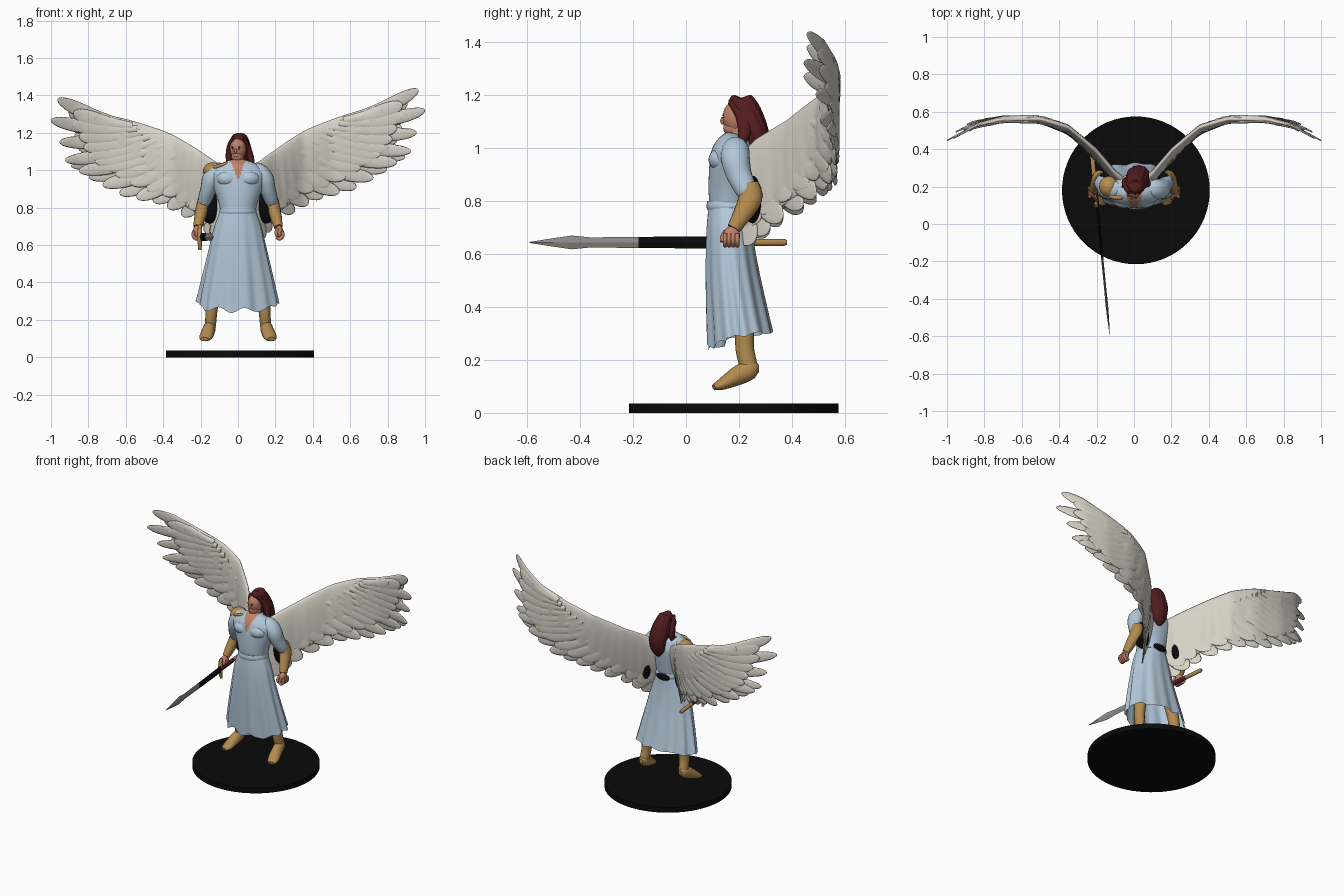
import bpy, bmesh, math
from mathutils import Vector, Matrix

old = bpy.data.objects.get("Cube")
if old:
    bpy.data.objects.remove(old, do_unlink=True)


def material(name, *rgb):
    mat = bpy.data.materials.new(name)
    mat.use_nodes = True
    mat.diffuse_color = (*rgb, 1)
    shader = next(n for n in mat.node_tree.nodes if n.type == 'BSDF_PRINCIPLED')
    shader.inputs["Base Color"].default_value = (*rgb, 1)
    return mat


robe = material("pale blue cloth", .45, .58, .70)
ivory = material("ivory feathers", .68, .65, .575)
gold = material("tan gold leather", .45, .26, .08)
auburn = material("dark auburn", .085, .012, .013)
skin = material("warm skin", .52, .22, .14)
black = material("black", .003, .003, .003)
steel = material("grey steel", .27, .265, .255)

Y, Z = Vector((0, 1, 0)), Vector((0, 0, 1))


def finish(name, bm, mats, smooth=True):
    bmesh.ops.recalc_face_normals(bm, faces=bm.faces)
    for f in bm.faces:
        f.smooth = smooth and len(f.verts) < 5
    mesh = bpy.data.meshes.new(name)
    bm.to_mesh(mesh)
    bm.free()
    for m in mats:
        mesh.materials.append(m)
    obj = bpy.data.objects.new(name, mesh)
    bpy.context.scene.collection.objects.link(obj)
    return obj


def sample(points, t):
    """Catmull-Rom point on a list of tuples, t counted in list steps."""
    last = len(points) - 1
    i = max(0, min(int(t), last - 1))
    p = [Vector(points[max(0, min(k, last))]) for k in range(i - 1, i + 3)]
    u = t - i
    return (p[1] * 2 + (p[2] - p[0]) * u + (p[0] * 2 - p[1] * 5 + p[2] * 4 - p[3]) * u**2
            + (p[1] * 3 - p[0] - p[2] * 3 + p[3]) * u**3) / 2


def bridge(bm, rings, caps=True):
    loops = [[bm.verts.new(p) for p in ring] for ring in rings]
    n = len(loops[0])
    for a, b in zip(loops, loops[1:]):
        for i in range(n):
            j = (i + 1) % n
            bm.faces.new((a[i], a[j], b[j], b[i]))
    if caps:
        bm.faces.new(loops[0])
        bm.faces.new(loops[-1])


def tube(name, points, mats, ref=Y, sides=16, steps=4, shape=None, caps=True, smooth=True):
    """Elliptical loft along points of (x, y, z, radius a, radius b)."""
    mats = mats if isinstance(mats, list) else [mats]
    total = (len(points) - 1) * steps
    rows = [sample(points, k / steps) for k in range(total + 1)]
    rings = []
    for k, row in enumerate(rows):
        centre = Vector(row[:3])
        along = Vector(rows[min(k + 1, total)][:3]) - Vector(rows[max(k - 1, 0)][:3])
        a = ref.cross(along).normalized()
        b = along.cross(a).normalized()
        ring = []
        for i in range(sides):
            ang = math.tau * i / sides
            s = shape(ang, k / total) if shape else 1
            ring.append(centre + a * max(row[3], .001) * s * math.cos(ang)
                        + b * max(row[4], .001) * s * math.sin(ang))
        rings.append(ring)
    bm = bmesh.new()
    bridge(bm, rings, caps)
    return finish(name, bm, mats, smooth)


def ball(name, centre, radii, mat, turn=0):
    bm = bmesh.new()
    place = Matrix.Translation(centre) @ Matrix.Rotation(turn, 4, 'Z') @ Matrix.Diagonal((*radii, 1))
    bmesh.ops.create_uvsphere(bm, u_segments=20, v_segments=14, radius=1, matrix=place)
    return finish(name, bm, [mat])


# Round base
tube("base_disc", [(.01, .18, 0, .395, .395), (.01, .18, .035, .395, .395)], black, sides=64, steps=1)


# Robe: pleated skirt, belt and torso with an open V neck
def pleats(ang, u):
    return 1 + u * (.04 * math.sin(13 * ang) + .03 * math.sin(7 * ang + 1))


skirt = tube("skirt", [(0, .165, .80, .088, .078), (0, .163, .70, .125, .085), (0, .17, .58, .152, .095),
                       (0, .185, .44, .183, .108), (0, .205, .29, .215, .122)],
             robe, sides=96, shape=pleats, caps=False)
for v in skirt.data.vertices:
    if v.co.z < .33:
        v.co.z += (.33 - v.co.z) * (.25 * math.sin(v.co.x * 45) - (.4 if v.co.y < .15 else 0))
tube("belt", [(0, .165, .765, .096, .084), (0, .165, .78, .1, .088), (0, .165, .80, .094, .084)], robe, sides=32)
torso = tube("torso", [(0, .165, .76, .09, .075), (0, .168, .84, .108, .083), (0, .175, .93, .14, .087),
                       (0, .18, .985, .15, .082), (0, .19, 1.03, .10, .06), (0, .195, 1.05, .045, .04)],
             [robe, skin], sides=120, steps=14)
for f in torso.data.polygons:
    f.material_index = int(f.center.y < .19 and abs(f.center.x) < (f.center.z - .945) * .38)
ball("back_knot", (0, .25, .775), (.05, .014, .022), black)

# Arms, boots, hands and the dark lining under each arm
for side, label in ((1, "left"), (-1, "right")):
    def limb(part, points, mat, **options):
        return tube(f"{label}_{part}", [(side * p[0], *p[1:]) for p in points], mat, **options)

    ball(f"{label}_chest", (side * .055, .135, .955), (.062, .05, .045), robe)
    ball(f"{label}_dark_lining", (side * .15, .25, .805), (.055, .035, .09), black)
    limb("sleeve", [(.06, .19, 1.015, .02, .025), (.105, .187, 1.0, .042, .05), (.14, .187, .955, .05, .054),
                    (.158, .2, .9, .043, .048), (.176, .225, .845, .037, .042), (.18, .235, .82, .03, .034)], robe)
    limb("bracer", [(.174, .235, .86, .035, .041), (.188, .243, .81, .035, .045),
                    (.203, .213, .75, .031, .036), (.216, .18, .695, .023, .026)], gold)
    limb("boot", [(.11, .21, .45, .04, .04), (.135, .22, .32, .036, .036), (.142, .222, .24, .031, .035),
                  (.147, .235, .18, .03, .034), (.15, .238, .145, .028, .03)], gold)
    limb("foot", [(.147, .275, .168, .012, .014), (.149, .25, .165, .03, .034), (.157, .2, .143, .034, .037),
                  (.172, .135, .108, .036, .022), (.18, .105, .097, .022, .011)], gold, ref=Z)
    ball(f"{label}_palm", (side * .22, .172, .668), (.022, .032, .036), skin)
    for k in range(4):
        y = .148 + k * .015
        limb(f"finger_{k + 1}", [(.236, y, .675, .009, .009), (.24, y, .65, .009, .009),
                                 (.222, y, .632, .009, .009), (.206, y, .642, .007, .007)], skin, sides=8)
    limb("thumb", [(.21, .15, .685, .01, .01), (.203, .138, .665, .009, .009),
                   (.21, .135, .645, .007, .007)], skin, sides=8)
ball("shoulder_plate", (-.135, .2, .995), (.052, .056, .047), gold)
tube("shoulder_strap", [(-.13, .15, 1.015, .012, .01), (-.08, .14, 1.03, .012, .01),
                        (-.04, .16, 1.04, .01, .01)], gold, ref=Z, sides=8)

# Neck, necklace and head turned slightly to its right
tube("neck", [(0, .2, 1.02, .036, .036), (0, .19, 1.08, .032, .034)], skin)
for k in range(26):
    ang = math.tau * k / 26
    ball(f"necklace_bead_{k + 1}", (.06 * math.cos(ang), .183 + .067 * math.sin(ang),
                                    1.035 + .022 * math.sin(ang)), (.008, .008, .008), auburn)
YAW = math.radians(-15)


def on_head(x, y, z):
    return Vector((0, .187, 1.1)) + Matrix.Rotation(YAW, 3, 'Z') @ Vector((x, y, z))


ball("head", on_head(0, 0, .015), (.043, .049, .062), skin, YAW)
ball("jaw", on_head(0, -.012, -.025), (.033, .035, .034), skin, YAW)
ball("nose", on_head(0, -.05, .002), (.007, .01, .015), skin, YAW)
ball("mouth", on_head(0, -.044, -.026), (.012, .003, .002), auburn, YAW)
for side, label in ((1, "left"), (-1, "right")):
    ball(f"{label}_eye", on_head(side * .017, -.044, .014), (.006, .003, .002), black, YAW)
    ball(f"{label}_brow", on_head(side * .018, -.043, .023), (.01, .004, .003), auburn, YAW)


# Long swept-back hair with loose side locks
def strands(ang, u):
    return 1 + .04 * math.sin(11 * ang + 3 * u)


tube("hair", [(.006, .2, 1.192, .01, .012), (.006, .2, 1.181, .038, .044), (.01, .224, 1.14, .052, .054),
              (.018, .254, 1.08, .06, .05), (.024, .272, 1.03, .056, .042), (.024, .27, .96, .045, .03),
              (.02, .265, .92, .012, .01)], auburn, sides=48, shape=strands)
for label, x, drift in (("left", .05, .034), ("right", -.046, -.004)):
    tube(f"{label}_lock", [(x * .5, .17, 1.172, .012, .014), (x, .205, 1.13, .013, .022),
                           (x + drift * .5, .222, 1.07, .018, .026), (x + drift, .205, 1.0, .007, .01)],
         auburn, sides=12)


# Sword held level, pointing forward
def sword(name, stations, mat, **options):
    tube(name, [(-.13 - (y + .59) * .098, y, .643, a, b) for y, a, b in stations], mat, ref=Z, steps=1, **options)


sword("blade_tip", [(-.59, .001, .002), (-.5, .005, .016), (-.43, .007, .026), (-.36, .006, .019),
                    (-.18, .006, .021)], steel, sides=4, smooth=False)
sword("blade_dark", [(-.18, .006, .021), (.1, .007, .023)], black, sides=4, smooth=False)
sword("grip", [(.1, .012, .014), (.25, .012, .014)], auburn)
sword("pommel_rod", [(.25, .012, .013), (.37, .012, .013), (.38, .008, .009)], gold)
tube("crossguard", [(-.204, .11, .575, .008, .008), (-.204, .105, .60, .011, .012),
                    (-.204, .1, .643, .014, .016), (-.204, .105, .685, .011, .012),
                    (-.204, .11, .71, .008, .008)], gold, sides=10)

# Wings, described in the x-z plane and bent back by a sweep curve
SWEEP = [(0, .25), (.1, .31), (.2, .41), (.35, .52), (.5, .56), (.7, .56), (.85, .53), (1, .46)]
LEAD = [(.02, .97), (.11, 1.045), (.2, 1.11), (.28, 1.165), (.385, 1.225), (.57, 1.295), (.76, 1.35)]
TRAIL = [(.03, .75), (.13, .72), (.23, .785), (.34, .86), (.5, .95), (.66, 1.06), (.79, 1.29)]
ROOTS = [(.58, 1.275), (.33, 1.1), (.08, .86)]
TIPS = [(.965, 1.43), (1.0, 1.32), (.955, 1.2), (.925, 1.1), (.865, 1.05), (.77, .985),
        (.62, .9), (.465, .86), (.33, .79), (.2, .70), (.13, .63)]


def sweep(x):
    for (x0, y0), (x1, y1) in zip(SWEEP, SWEEP[1:]):
        if x <= x1:
            break
    return y0 + (y1 - y0) * (x - x0) / (x1 - x0)


def wing_point(side, p, depth):
    x, z = p
    droop = .052 * x if side < 0 else 0
    return Vector((side * x, sweep(x) + .35 * (1.25 - z) * (x - .6) + depth, z - droop))


def feather(bm, side, root, tip, half_width, depth):
    """Round-ended blade that bows slightly and thins towards its tip."""
    along = tip - root
    across = Vector((-along.y, along.x)).normalized()
    rings = []
    for k in range(13):
        s = math.sin(math.pi / 2 * k / 12)
        width = half_width * (.45 + .55 * min(1, s * 1.5)) * max(.004, 1 - s**7) ** .5
        mid = root + along * s + across * (-.04 * along.length * math.sin(math.pi * s))
        rings.append([wing_point(side, mid + across * width * math.cos(a), depth + .012 * math.sin(a) * (1.3 - s))
                      for a in (math.tau * i / 10 for i in range(10))])
    bridge(bm, rings)


for side, label in ((1, "left"), (-1, "right")):
    # Thick smooth arm of the wing, gently rippled towards its lower edge
    rings = []
    for k in range(61):
        t = k / 10
        lead, trail = sample(LEAD, t), sample(TRAIL, t)
        ring = []
        for i in range(24):
            ang = math.tau * i / 24
            v = (1 - math.cos(ang)) / 2
            thick = (.036 - .003 * t) * (1.15 - .6 * v) + .003 * v * math.sin(t * 14)
            ring.append(wing_point(side, lead.lerp(trail, v), thick * math.sin(ang)))
        rings.append(ring)
    bm = bmesh.new()
    bridge(bm, rings)
    finish(f"{label}_wing_arm", bm, [ivory])

    # Spread flight feathers, then a short row of coverts on each face
    flight, coverts = bmesh.new(), bmesh.new()
    stations = [0, 1, 2, 3] + [3.6 + .58 * i for i in range(12)]
    for n, k in enumerate(stations):
        root, tip = sample(ROOTS, k / 5), sample(TIPS, k)
        feather(flight, side, root, tip, .038 if k < 4 else .043, .004 * (-1) ** n)
    for i in range(15):
        k = .5 + i * .65
        root, tip = sample(ROOTS, k / 5), sample(TIPS, k)
        for face in (-1, 1):
            feather(coverts, side, root, root.lerp(tip, .78 + .03 * face), .045, face * .008)
    finish(f"{label}_flight_feathers", flight, [ivory])
    finish(f"{label}_coverts", coverts, [ivory])
